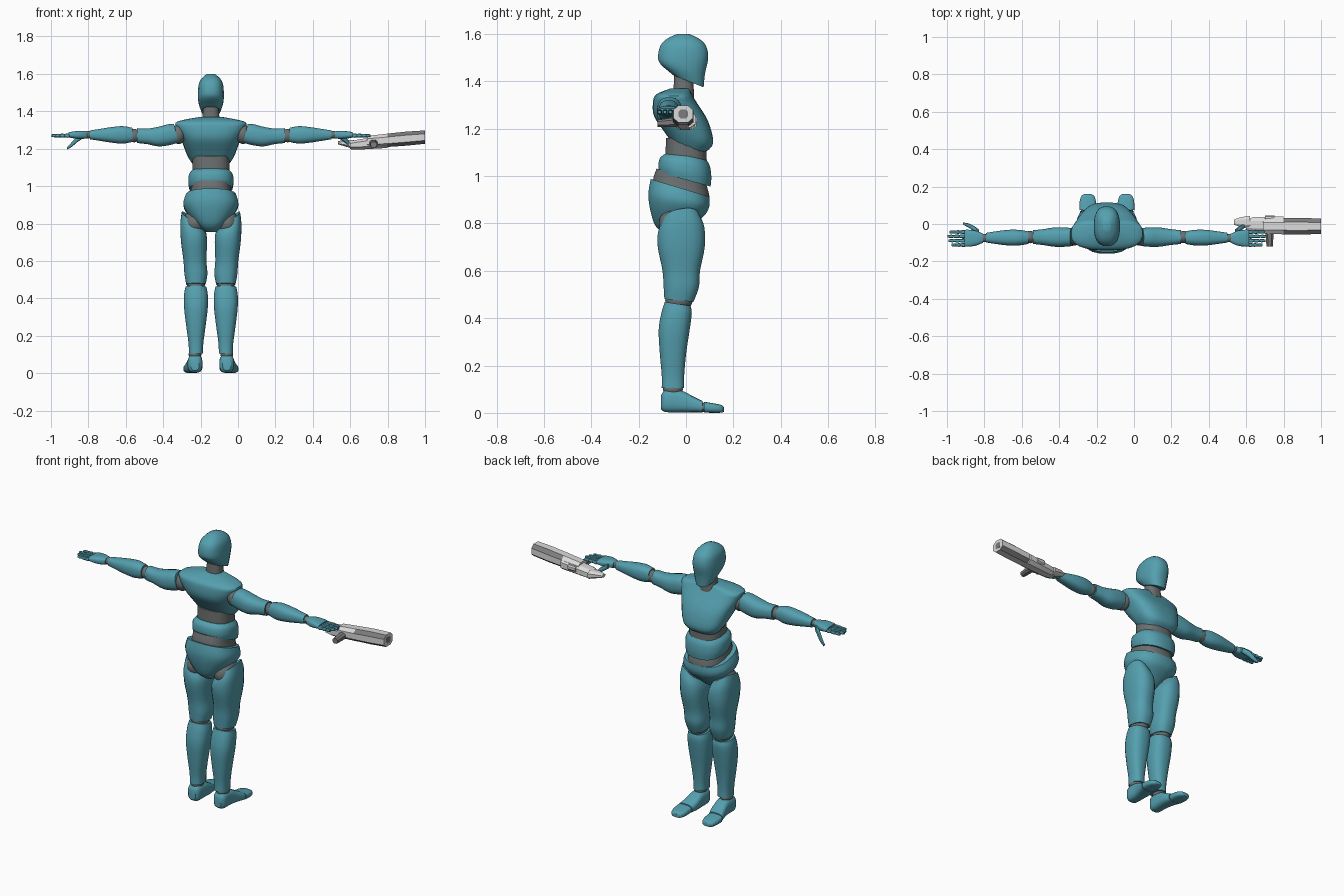
import bpy, bmesh, math
from mathutils import Matrix

if "Cube" in bpy.data.objects:
    bpy.data.objects.remove(bpy.data.objects["Cube"])

FIELDS = ("at", "x", "y", "z", "wide", "deep", "slope", "tilt")
ring = dict


def material(name, red, green, blue):
    mat = bpy.data.materials.new(name)
    mat.use_nodes = True
    mat.diffuse_color = (red, green, blue, 1)
    mat.node_tree.nodes["Principled BSDF"].inputs["Base Color"].default_value = mat.diffuse_color
    return mat


TEAL = material("teal armour", .09, .35, .43)
GREY = material("grey joint", .15, .16, .16)
LIGHT = material("light metal", .7, .7, .7)
DARK = material("dark metal", .2, .2, .2)


def finish(name, bm, mat, mirror, body, angle):
    bmesh.ops.recalc_face_normals(bm, faces=bm.faces)
    mesh = bpy.data.meshes.new(name)
    bm.to_mesh(mesh)
    bm.free()
    mesh.materials.append(mat)
    part = bpy.data.objects.new(name, mesh)
    bpy.context.collection.objects.link(part)
    # The figure stands off centre, balanced by the tool in its left hand
    part.location.x = -.145 if body else 0
    if mirror:
        part.modifiers.new("Mirror", 'MIRROR')
    bpy.ops.object.select_all(action='DESELECT')
    part.select_set(True)
    bpy.context.view_layer.objects.active = part
    bpy.ops.object.shade_smooth_by_angle(angle=math.radians(angle))
    return part


def blend(before, start, end, after, t):
    """Smooth curve from start to end, guided by the neighbouring values."""
    leave, arrive = (end - before) / 2, (after - start) / 2
    ease = t * t * (3 - 2 * t)
    return start + (end - start) * ease + t * (1 - t) * (leave * (1 - t) - arrive * t)


def smooth_rings(rings, steps):
    padded = [rings[0], *rings, rings[-1]]
    for group in zip(padded, padded[1:], padded[2:], padded[3:]):
        for i in range(steps):
            yield {f: blend(*(r[f] for r in group), i / steps) for f in FIELDS}
    yield rings[-1]


def loft(name, mat, axis, *rings, mirror=False, sides=20, power=2.5, steps=4,
         body=True, angle=35, **shared):
    """Skin over rounded-square rings along an axis; slope and tilt lean a ring."""
    rings = [dict.fromkeys(FIELDS, 0) | shared | r for r in rings]
    bm = bmesh.new()
    loops = []
    for r in smooth_rings(rings, steps):
        loop = []
        for k in range(sides):
            turn = math.tau * (k + .5) / sides
            u, v = (math.copysign(abs(f) ** (2 / power), f) for f in (math.cos(turn), math.sin(turn)))
            u, v = u * r["wide"], v * r["deep"]
            along = r["at"] + r["slope"] * v + r["tilt"] * u
            point = {'X': (along, r["y"] + u, r["z"] + v),
                     'Y': (r["x"] + u, along, r["z"] + v),
                     'Z': (r["x"] + u, r["y"] + v, along)}[axis]
            loop.append(bm.verts.new(point))
        loops.append(loop)
    for low, high in zip(loops, loops[1:]):
        for k in range(sides):
            bm.faces.new((low[k - 1], low[k], high[k], high[k - 1]))
    bm.faces.new(loops[0])
    bm.faces.new(loops[-1])
    return finish(name, bm, mat, mirror, body, angle)


def limb(name, axis, *rings, **options):
    return loft(name, TEAL, axis, *rings, mirror=True, **options)


def joint(name, centre, radii):
    bm = bmesh.new()
    place = Matrix.Translation(centre) @ Matrix.Diagonal((*radii, 1))
    bmesh.ops.create_uvsphere(bm, u_segments=20, v_segments=12, radius=1, matrix=place)
    finish(name, bm, GREY, True, True, 35)


# Head and neck
loft("head", TEAL, 'Z',
     ring(at=1.4, y=.01, wide=.05, deep=.065, slope=-.4),
     ring(at=1.45, wide=.067, deep=.093, slope=-.2),
     ring(at=1.5, wide=.07, deep=.107),
     ring(at=1.55, wide=.064, deep=.097),
     ring(at=1.58, wide=.046, deep=.068),
     ring(at=1.6, wide=.02, deep=.025), y=-.012)
loft("neck", GREY, 'Z',
     ring(at=1.33, wide=.05, deep=.045),
     ring(at=1.43, wide=.04, deep=.04), y=-.01)

# Torso
loft("chest", TEAL, 'Z',
     ring(at=1.12, y=.01, wide=.095, deep=.07, slope=-.3),
     ring(at=1.165, y=.01, wide=.125, deep=.105, slope=-.25),
     ring(at=1.24, y=-.02, wide=.155, deep=.115, slope=-.1),
     ring(at=1.31, y=-.047, wide=.185, deep=.093),
     ring(at=1.345, y=-.05, wide=.18, deep=.075),
     ring(at=1.37, y=-.025, wide=.06, deep=.04), sides=28, power=2.8)
loft("abdomen", GREY, 'Z',
     ring(at=1.03, wide=.1, deep=.09),
     ring(at=1.16, wide=.1, deep=.085))
loft("waist_plate", TEAL, 'Z',
     ring(at=.985, wide=.115, deep=.11, slope=-.27),
     ring(at=1.02, wide=.122, deep=.113, slope=-.2),
     ring(at=1.06, wide=.118, deep=.106, slope=-.15),
     ring(at=1.085, wide=.1, deep=.085, slope=-.1), y=-.005)
loft("lower_waist", GREY, 'Z',
     ring(at=.9, wide=.125, deep=.115),
     ring(at=.95, wide=.11, deep=.12),
     ring(at=1, wide=.105, deep=.105), y=-.02, slope=-.3)
loft("pelvis", TEAL, 'Z',
     ring(at=.755, y=-.05, wide=.03, deep=.04),
     ring(at=.79, y=-.05, wide=.07, deep=.08),
     ring(at=.85, y=-.035, wide=.125, deep=.118, slope=-.1),
     ring(at=.9, y=-.03, wide=.148, deep=.13, slope=-.2),
     ring(at=.95, y=-.025, wide=.135, deep=.125, slope=-.3))

# Legs
joint("hip_joint", (.09, -.03, .8), (.062, .085, .07))
limb("thigh", 'Z',
     ring(at=.475, x=.08, y=-.03, wide=.052, deep=.062, slope=-.1),
     ring(at=.53, x=.08, wide=.062, deep=.075),
     ring(at=.6, x=.085, wide=.062, deep=.08),
     ring(at=.7, x=.09, wide=.07, deep=.1),
     ring(at=.77, x=.094, wide=.07, deep=.098, slope=.1, tilt=.35),
     ring(at=.82, x=.096, wide=.06, deep=.075, slope=.15, tilt=.7), y=-.02)
joint("knee_joint", (.08, -.03, .475), (.048, .058, .045))
limb("shin", 'Z',
     ring(at=.105, wide=.038, deep=.048),
     ring(at=.16, wide=.04, deep=.048),
     ring(at=.25, wide=.052, deep=.056),
     ring(at=.35, y=-.05, wide=.064, deep=.066),
     ring(at=.42, y=-.04, wide=.064, deep=.065),
     ring(at=.46, y=-.035, wide=.056, deep=.055, slope=-.15), x=.08, y=-.055)
joint("ankle_joint", (.085, -.055, .1), (.034, .042, .03))
limb("foot", 'Y',
     ring(at=-.105, z=.045, wide=.022, deep=.03),
     ring(at=-.085, z=.05, wide=.038, deep=.047),
     ring(at=-.02, z=.048, wide=.04, deep=.046),
     ring(at=.03, x=.09, z=.036, wide=.044, deep=.034),
     ring(at=.07, x=.1, z=.026, wide=.045, deep=.024), x=.085, power=3)
joint("toe_joint", (.1, .072, .023), (.04, .02, .02))
limb("toe_cap", 'Y',
     ring(at=.075, z=.024, wide=.045, deep=.023),
     ring(at=.12, z=.02, wide=.044, deep=.02),
     ring(at=.15, z=.017, wide=.034, deep=.016),
     ring(at=.16, z=.015, wide=.018, deep=.01), x=.102, power=3)

# Arms
joint("shoulder_joint", (.172, -.065, 1.278), (.04, .05, .053))
limb("upper_arm", 'X',
     ring(at=.185, z=1.283, wide=.048, deep=.05, slope=.25),
     ring(at=.225, z=1.275, wide=.052, deep=.056, slope=.1),
     ring(at=.28, z=1.265, wide=.052, deep=.053),
     ring(at=.34, z=1.266, wide=.043, deep=.042),
     ring(at=.395, z=1.27, wide=.037, deep=.04), y=-.07)
joint("elbow_joint", (.41, -.07, 1.27), (.034, .033, .036))
limb("forearm", 'X',
     ring(at=.42, wide=.034, deep=.038),
     ring(at=.47, wide=.042, deep=.047),
     ring(at=.53, wide=.042, deep=.042),
     ring(at=.6, wide=.033, deep=.031),
     ring(at=.645, wide=.026, deep=.024), y=-.073, z=1.274)
joint("wrist_joint", (.655, -.075, 1.275), (.025, .022, .02))

# Hands, with three segments to a finger
limb("palm", 'X',
     ring(at=.662, wide=.024, deep=.019),
     ring(at=.7, wide=.04, deep=.022),
     ring(at=.745, wide=.046, deep=.017),
     ring(at=.76, wide=.043, deep=.012), y=-.076, z=1.274, power=3)
for place, (finger, length) in enumerate((("index", .085), ("middle", .096),
                                          ("ring", .09), ("little", .075))):
    third = length / 3
    for segment in range(3):
        start = .757 + segment * third
        thick = .0115 - segment * .001
        limb(f"{finger}_finger_{segment + 1}", 'X',
             ring(at=start, wide=thick * .7, deep=thick * .7),
             ring(at=start + third * .3, wide=thick, deep=thick),
             ring(at=start + third, wide=thick * .7, deep=thick * .7),
             y=-.043 - place * .023, z=1.27, sides=10, steps=2)
limb("thumb", 'X',
     ring(at=.685, y=-.04, z=1.268, wide=.012, deep=.014),
     ring(at=.715, y=-.022, z=1.25, wide=.014, deep=.016),
     ring(at=.742, y=-.007, z=1.224, wide=.011, deep=.013),
     ring(at=.768, y=.002, z=1.203, wide=.006, deep=.007), sides=12)

# Held tool: faceted barrel, receiver, rear block, sight and grip
faceted = ring(sides=8, steps=1, body=False, angle=20)
barrel = loft("tool_barrel", LIGHT, 'X',
              ring(at=.69, z=1.238, wide=.042, deep=.032),
              ring(at=.8, z=1.245, wide=.046, deep=.038),
              ring(at=.9, z=1.254, wide=.047, deep=.04),
              ring(at=1, z=1.262, wide=.044, deep=.038), y=-.012, **faceted)
barrel.data.materials.append(DARK)
for face in barrel.data.polygons:
    diagonal = min(abs(face.normal.y), abs(face.normal.z)) > .4
    face.material_index = int(diagonal and face.center.x > .82)
loft("tool_muzzle", DARK, 'X', ring(at=.995), ring(at=1.001),
     y=-.012, z=1.262, wide=.022, deep=.02, **faceted)
loft("tool_receiver", LIGHT, 'X',
     ring(at=.6, z=1.218, wide=.03, deep=.022),
     ring(at=.64, z=1.222, wide=.044, deep=.029),
     ring(at=.8, z=1.238, wide=.048, deep=.036), y=-.004, **faceted)
loft("tool_rear", LIGHT, 'X',
     ring(at=.535, z=1.232, wide=.015, deep=.009),
     ring(at=.57, z=1.23, wide=.028, deep=.018),
     ring(at=.62, z=1.222, wide=.036, deep=.026), y=.01, **faceted)
loft("tool_sight", LIGHT, 'X', ring(at=.7), ring(at=.75),
     y=.035, z=1.238, wide=.012, deep=.016, **faceted)
loft("tool_grip", DARK, 'Y',
     ring(at=-.12, z=1.222, wide=.018, deep=.016),
     ring(at=-.04, z=1.228, wide=.024, deep=.022), x=.725, **faceted)
